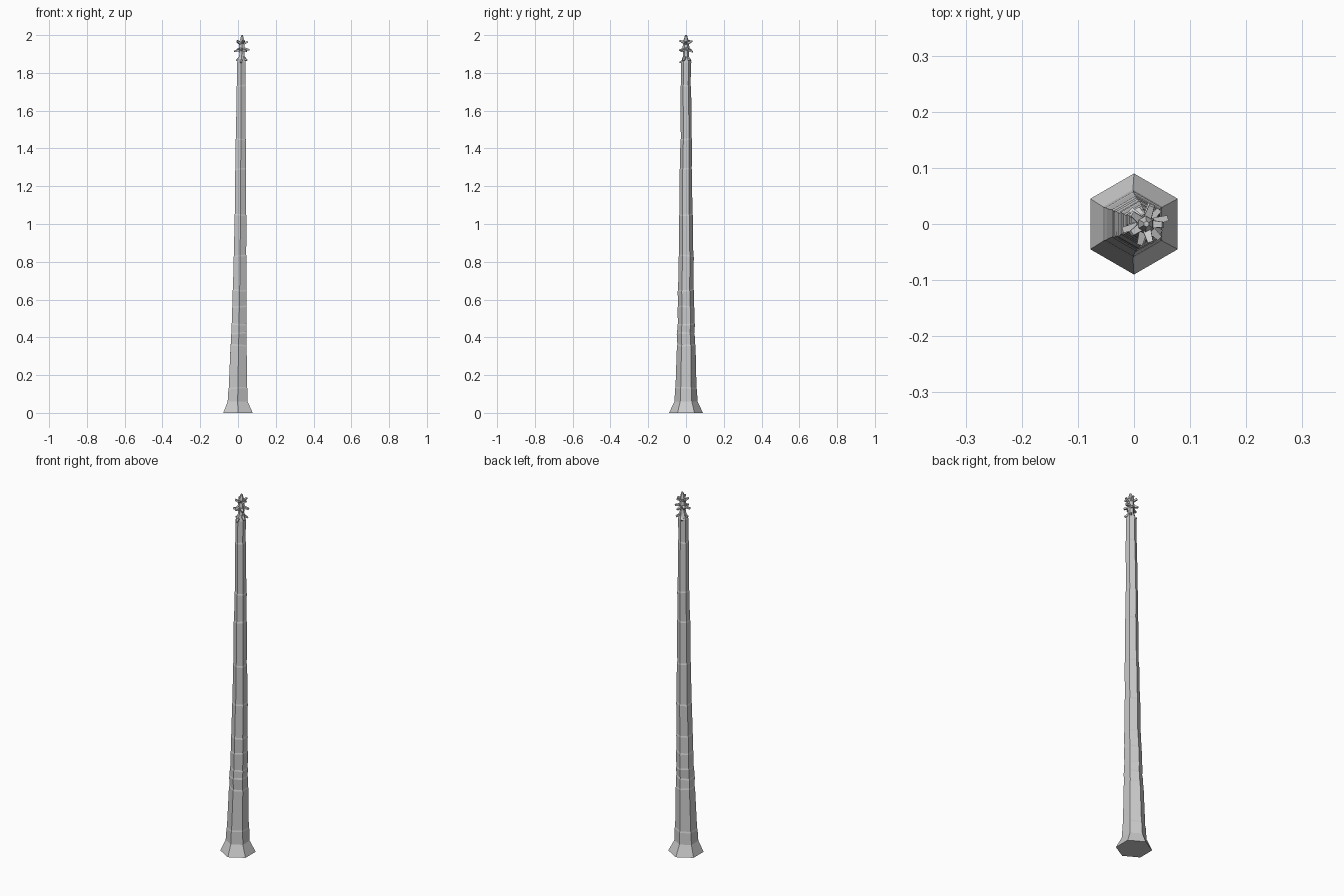
import bpy, bmesh, math
from mathutils import Vector

if "Cube" in bpy.data.objects:
    bpy.data.objects.remove(bpy.data.objects["Cube"])


def finish(name, bm):
    bmesh.ops.recalc_face_normals(bm, faces=bm.faces[:])
    me = bpy.data.meshes.new(name)
    bm.to_mesh(me)
    bm.free()
    ob = bpy.data.objects.new(name, me)
    bpy.context.collection.objects.link(ob)
    return ob


def loft(name, rings, sides):
    # rings: (centre x, centre y, z, radius, tilt), corners on the y axis
    bm = bmesh.new()
    loops = []
    for cx, cy, z, r, tilt in rings:
        loop = []
        for i in range(sides):
            a = math.pi / 2 + i * 2 * math.pi / sides
            loop.append(bm.verts.new((cx + r * math.cos(a), cy + r * math.sin(a),
                                      z + tilt * math.cos(a + 0.6))))
        loops.append(loop)
    for lo, hi in zip(loops, loops[1:]):
        for i in range(sides):
            j = (i + 1) % sides
            bm.faces.new((lo[i], lo[j], hi[j], hi[i]))
    bm.faces.new(loops[0])
    bm.faces.new(loops[-1])
    return finish(name, bm)


def lerp(z, table):
    for (z0, v0), (z1, v1) in zip(table, table[1:]):
        if z <= z1:
            return v0 + (v1 - v0) * (z - z0) / (z1 - z0)
    return table[-1][1]


RADIUS = [(0.06, .060), (0.25, .052), (0.4, .047), (0.7, .041), (1.0, .036), (1.4, .031), (1.86, .026)]
LEAN = [(0.06, -.002), (0.4, .004), (0.65, .009), (1.0, .013), (1.86, .017)]

# Hexagonal leaning trunk: flared foot and small bark ledges
rings = [(0, 0, 0, .09, 0), (-.002, 0, .06, .061, 0)]
for k, z in enumerate((.13, .36, .42, .47, .56, .65, .83, 1.05, 1.29, 1.45, 1.73)):
    cx, r = lerp(z, LEAN), lerp(z, RADIUS)
    cy = .0015 * math.sin(2.3 * k)
    tilt = .004 * (-1) ** k
    rings.append((cx, cy, z - .004, r + .001, tilt))
    rings.append((cx, cy, z + .004, r - .0015, tilt))
rings += [(.017, 0, 1.855, .026, 0), (.019, 0, 1.885, .018, 0)]
loft("trunk", rings, 6)

# Narrow pointed crown core
loft("crown_core", [(.018, 0, 1.86, .021, 0), (.02, 0, 1.90, .015, 0), (.02, 0, 1.935, .018, 0),
                    (.021, 0, 1.97, .014, 0), (.022, 0, 2.0, .005, 0)], 6)


def stub(name, z, ang, length, rise, w):
    # short four-sided leaf stalk leaving the crown
    a = math.radians(ang)
    out = Vector((math.cos(a), math.sin(a), 0))
    side = Vector((-out.y, out.x, 0))
    p0 = Vector((.02, 0, z)) + out * .006
    p1 = Vector((.02, 0, z + rise)) + out * length
    d = (p1 - p0).normalized()
    up = d.cross(side)
    bm = bmesh.new()
    ends = [[bm.verts.new(p + side * s * h + up * t * h * .8)
             for s, t in ((-1, -1), (1, -1), (1, 1), (-1, 1))]
            for p, h in ((p0, w * 1.2), (p1, w * .75))]
    for i in range(4):
        j = (i + 1) % 4
        bm.faces.new((ends[0][i], ends[0][j], ends[1][j], ends[1][i]))
    bm.faces.new(ends[0])
    bm.faces.new(ends[1])
    finish(name, bm)


# Tiers of stalks: height, first angle, count, length, rise, half width
tiers = [(1.955, 70, 5, .032, .014, .0065),
         (1.925, 15, 6, .038, -.008, .0065),
         (1.88, 45, 5, .031, -.020, .006)]
for t, (z, start, n, length, rise, w) in enumerate(tiers):
    for i in range(n):
        stub(f"leaf_stalk_{t}_{i}", z + .006 * math.sin(3 * i + t), start + i * 360 / n,
             length + .003 * math.cos(2 * i), rise, w)
